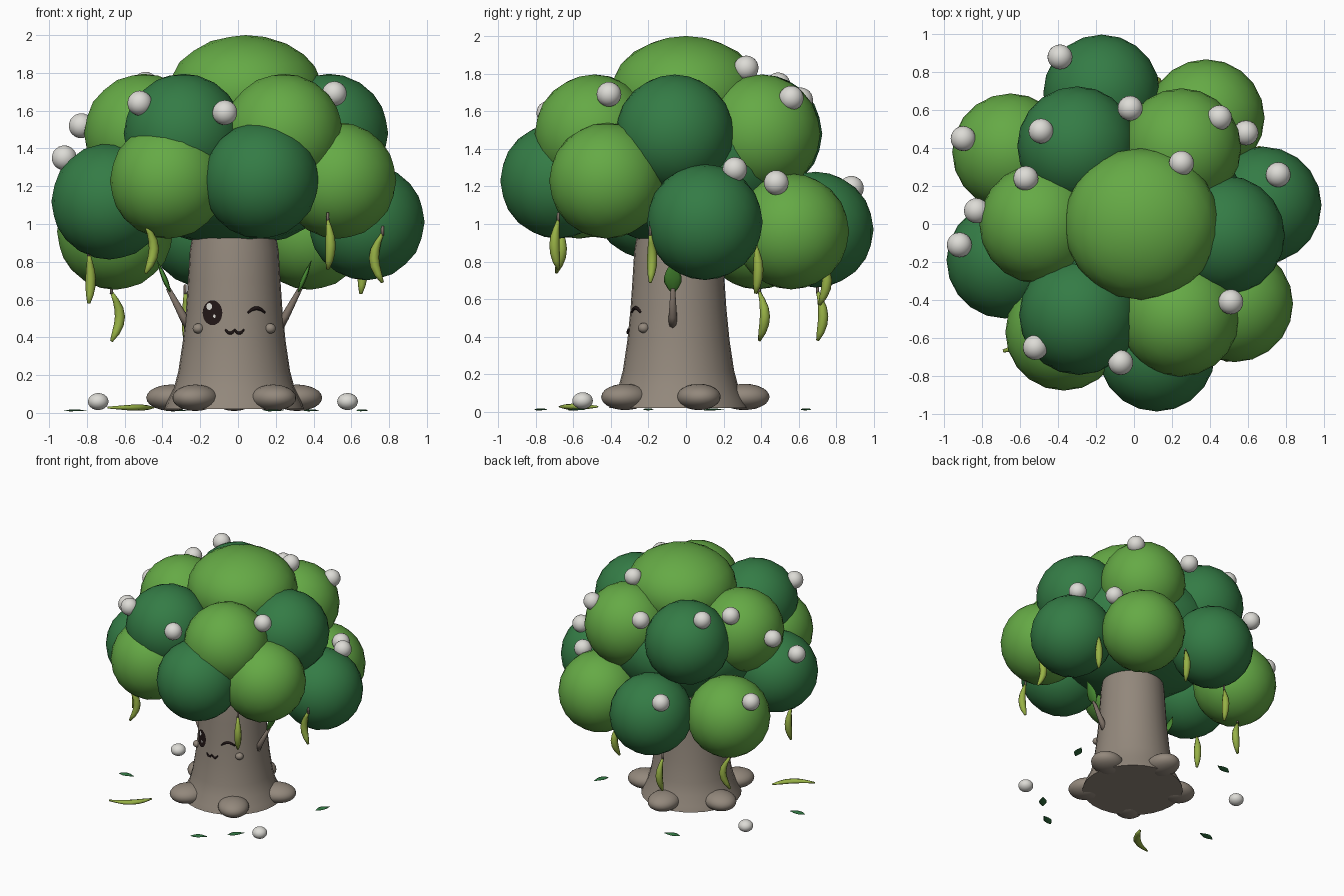
import bpy, bmesh, math
from mathutils import Vector, Matrix

if "Cube" in bpy.data.objects:
    bpy.data.objects.remove(bpy.data.objects["Cube"])


def material(name, colour):
    m = bpy.data.materials.new(name)
    m.use_nodes = True
    m.diffuse_color = (*colour, 1)
    node = m.node_tree.nodes["Principled BSDF"]
    node.inputs["Base Color"].default_value = (*colour, 1)
    node.inputs["Roughness"].default_value = 0.8
    return m


LIGHT = material("light_green", (0.13, 0.4, 0.06))
DARK = material("dark_green", (0.034, 0.2, 0.06))
LEAF = material("leaf_green", (0.06, 0.24, 0.03))
BARK = material("bark", (0.29, 0.245, 0.2))
TWIG = material("twig_brown", (0.2, 0.16, 0.13))
WHITE = material("blossom_white", (0.72, 0.71, 0.67))
POD = material("pod_yellow_green", (0.31, 0.44, 0.06))
INK = material("face_dark", (0.015, 0.008, 0.008))

AXIS = Vector((-0.02, -0.04, 0))


def finish(name, bm, mat):
    bmesh.ops.recalc_face_normals(bm, faces=bm.faces)
    for f in bm.faces:
        f.smooth = True
    me = bpy.data.meshes.new(name)
    bm.to_mesh(me)
    bm.free()
    me.materials.append(mat)
    ob = bpy.data.objects.new(name, me)
    bpy.context.scene.collection.objects.link(ob)
    return ob


def blob(name, mat, centre, size, turn=0, detail=3):
    """Ellipsoid with half sizes along its own axes."""
    size = (size,) * 3 if isinstance(size, (int, float)) else size
    bm = bmesh.new()
    m = Matrix.Translation(centre) @ Matrix.Rotation(turn, 4, "Z") @ Matrix.Diagonal((*size, 1))
    bmesh.ops.create_icosphere(bm, subdivisions=detail, radius=1, matrix=m)
    return finish(name, bm, mat)


def tube(name, mat, points, radii, sides=8, flat=1, ref=(0, 1, 0)):
    """Tapered tube through points, optionally flattened."""
    pts = [Vector(p) for p in points]
    bm = bmesh.new()
    rings = []
    for i, p in enumerate(pts):
        t = (pts[min(i + 1, len(pts) - 1)] - pts[max(i - 1, 0)]).normalized()
        u = t.cross(Vector(ref)).normalized()
        v = t.cross(u)
        angles = [math.tau * k / sides for k in range(sides)]
        rings.append([bm.verts.new(p + radii[i] * (u * math.cos(a) + v * flat * math.sin(a)))
                      for a in angles])
    for a, b in zip(rings, rings[1:]):
        for k in range(sides):
            n = (k + 1) % sides
            bm.faces.new((a[k], a[n], b[n], b[k]))
    bm.faces.new(rings[0])
    bm.faces.new(rings[-1])
    return finish(name, bm, mat)


def bow(start, end, bend, steps=7):
    """Points on an arc from start to end, pushed sideways by bend."""
    a, b, c = Vector(start), Vector(end), Vector(bend)
    return [a.lerp(b, i / (steps - 1)) + c * math.sin(math.pi * i / (steps - 1))
            for i in range(steps)]


# Trunk: flared lathe
PROFILE = [(0.37, 0.02), (0.355, 0.06), (0.32, 0.13), (0.296, 0.22), (0.272, 0.38),
           (0.255, 0.55), (0.245, 0.7), (0.235, 0.86), (0.22, 0.95), (0.2, 1.1)]
trunk = tube("trunk", BARK, [AXIS + Vector((0, 0, z)) for r, z in PROFILE],
             [r for r, z in PROFILE], sides=28)
bpy.context.view_layer.objects.active = trunk
trunk.select_set(True)
bpy.ops.object.shade_smooth_by_angle(angle=math.radians(40))
trunk.select_set(False)


def on_trunk(x, z, lift=0.0):
    """Point on the front of the trunk."""
    for (r0, z0), (r1, z1) in zip(PROFILE, PROFILE[1:]):
        if z0 <= z <= z1:
            r = r0 + (r1 - r0) * (z - z0) / (z1 - z0) + lift
    return Vector((x, AXIS.y - math.sqrt(r * r - (x - AXIS.x) ** 2), z))


# Roots: five around the base
for i in range(5):
    a = math.radians(90 + 72 * i)
    place = AXIS + Vector((0.35 * math.cos(a), 0.35 * math.sin(a), 0.08))
    blob(f"root_{i + 1}", BARK, place, (0.135, 0.115, 0.07), a)

# Foliage core and top
blob("foliage_core", DARK, (-0.02, 0, 1.3), (0.62, 0.62, 0.42))
blob("foliage_top", LIGHT, (0.04, 0, 1.7), (0.41, 0.4, 0.3))

# Foliage clumps, alternating light and dark
UPPER = [(LIGHT, -0.5, 0), (DARK, -0.3, 0.41), (LIGHT, 0.25, 0.4),
         (DARK, 0.48, -0.06), (LIGHT, 0.24, -0.49), (DARK, -0.29, -0.48)]
for i, (mat, x, y) in enumerate(UPPER):
    blob(f"upper_foliage_{i + 1}", mat, (x, y, 1.48), 0.315)
LOWER = [(LIGHT, -0.37, -0.57, 1.23), (DARK, 0.12, -0.68, 1.23), (LIGHT, 0.53, -0.42, 1.23),
         (DARK, 0.68, 0.1, 1.01), (LIGHT, 0.38, 0.56, 0.96), (DARK, -0.17, 0.69, 0.97),
         (LIGHT, -0.65, 0.38, 0.96), (DARK, -0.68, -0.19, 1.12)]
for i, (mat, *place) in enumerate(LOWER):
    blob(f"lower_foliage_{i + 1}", mat, place, 0.308)

# Blossoms: round, on the canopy and two on the ground
BLOSSOMS = [(-0.39, 0.88, 1.19), (-0.9, 0.45, 1.17), (-0.49, 0.49, 1.74), (-0.57, 0.24, 1.7),
            (-0.83, 0.07, 1.52), (-0.92, -0.11, 1.35), (-0.02, 0.61, 1.66), (0.25, 0.32, 1.83),
            (0.45, 0.56, 1.67), (0.59, 0.48, 1.22), (0.76, 0.26, 1.29), (0.51, -0.41, 1.69),
            (-0.52, -0.65, 1.64), (-0.07, -0.73, 1.59)]
for i, place in enumerate(BLOSSOMS):
    blob(f"blossom_{i + 1}", WHITE, place, 0.066)
for i, (x, y) in enumerate([(-0.74, 0.29), (0.58, -0.55)]):
    blob(f"fallen_blossom_{i + 1}", WHITE, (x, y, 0.06), (0.055, 0.055, 0.045))

# Pods: hanging, each with a short stem
POD_RADII = [0.008, 0.016, 0.024, 0.027, 0.026, 0.02, 0.008]
HANGING = [(-0.79, -0.22, 0.84, 0.01, 0.02), (-0.67, 0.39, 0.64, 0.045, 0.03),
           (-0.49, -0.69, 1.0, 0.045, 0.03), (0.475, -0.68, 1.02, 0.015, -0.02),
           (0.765, -0.19, 0.95, -0.045, 0.01), (0.65, 0.37, 0.89, 0.01, 0.015),
           (-0.28, 0.7, 0.64, 0.01, 0.03), (0.1, 0.71, 0.83, 0.02, 0.04)]
for i, (x, y, z, bx, by) in enumerate(HANGING):
    tube(f"pod_{i + 1}", POD, bow((x, y, z), (x, y, z - 0.26), (bx, by, 0)), POD_RADII)
    tube(f"pod_stem_{i + 1}", TWIG, [(x, y, z - 0.01), (x, y, z + 0.04)], [0.009, 0.007])
tube("fallen_pod", POD, bow((-0.69, -0.67, 0.028), (-0.45, -0.47, 0.028), (0.03, -0.035, 0)),
     POD_RADII, flat=0.6, ref=(0, 0, 1))

# Side twigs, each ending in a leaf
LEAF_RADII = [0.006, 0.03, 0.046, 0.046, 0.036, 0.018, 0.002]
for name, s in (("left", 1), ("right", -1)):
    def at(x, z):
        return AXIS + Vector((s * x, -0.03, z))
    tube(f"{name}_twig", TWIG, [at(0.24, 0.46), at(0.27, 0.51), at(0.35, 0.66)],
         [0.026, 0.022, 0.012])
    tube(f"{name}_twig_leaf", LEAF, bow(at(0.335, 0.63), at(0.41, 0.81), (0, 0, 0)),
         LEAF_RADII, flat=0.3, ref=(0, 0, 1))

# Fallen leaves
FALLEN = [(-0.86, -0.2, 0.1), (0.66, 0.15, 1.2), (0.19, -0.77, 0.5),
          (0.39, -0.58, 0.9), (-0.32, 0.64, 0.2)]
for i, (x, y, a) in enumerate(FALLEN):
    d = Vector((math.cos(a), math.sin(a), 0)) * 0.065
    c = Vector((x, y, 0.01))
    tube(f"fallen_leaf_{i + 1}", DARK, bow(c - d, c + d, (0, 0, 0.004)),
         [0.6 * r for r in LEAF_RADII], flat=0.18, ref=(0, 0, 1))


# Face: plates that follow the bark
def plate(name, mat, x, z, rx, rz, lift):
    bm = bmesh.new()
    rim = [math.tau * k / 24 for k in range(24)]
    hub = bm.verts.new(on_trunk(x, z, lift))
    rings = [[bm.verts.new(on_trunk(x + f * rx * math.cos(a), z + f * rz * math.sin(a), lift))
              for a in rim] for f in (0.5, 1)]
    for k in range(24):
        n = (k + 1) % 24
        bm.faces.new((hub, rings[0][k], rings[0][n]))
        bm.faces.new((rings[0][k], rings[1][k], rings[1][n], rings[0][n]))
    finish(name, mat=mat, bm=bm)


def stroke(name, x, z, half, rise, thick):
    """Painted arc on the bark."""
    steps = [i / 4 - 1 for i in range(9)]
    tube(name, INK, [on_trunk(x + half * s, z + rise * (1 - s * s), 0.002) for s in steps],
         [thick * (1 - 0.5 * s * s) for s in steps], sides=6)


plate("open_eye", INK, -0.135, 0.53, 0.052, 0.066, 0.005)
plate("eye_glint_large", WHITE, -0.152, 0.563, 0.015, 0.018, 0.009)
plate("eye_glint_small", WHITE, -0.125, 0.512, 0.007, 0.009, 0.009)
stroke("winking_eye", 0.098, 0.53, 0.045, 0.024, 0.01)
for name, x in (("right", -0.042), ("left", 0.006)):
    stroke(f"mouth_{name}", x, 0.442, 0.025, -0.02, 0.008)
for name, x in (("right", -0.21), ("left", 0.17)):
    blob(f"{name}_cheek", BARK, on_trunk(x, 0.447), (0.03, 0.03, 0.027))
